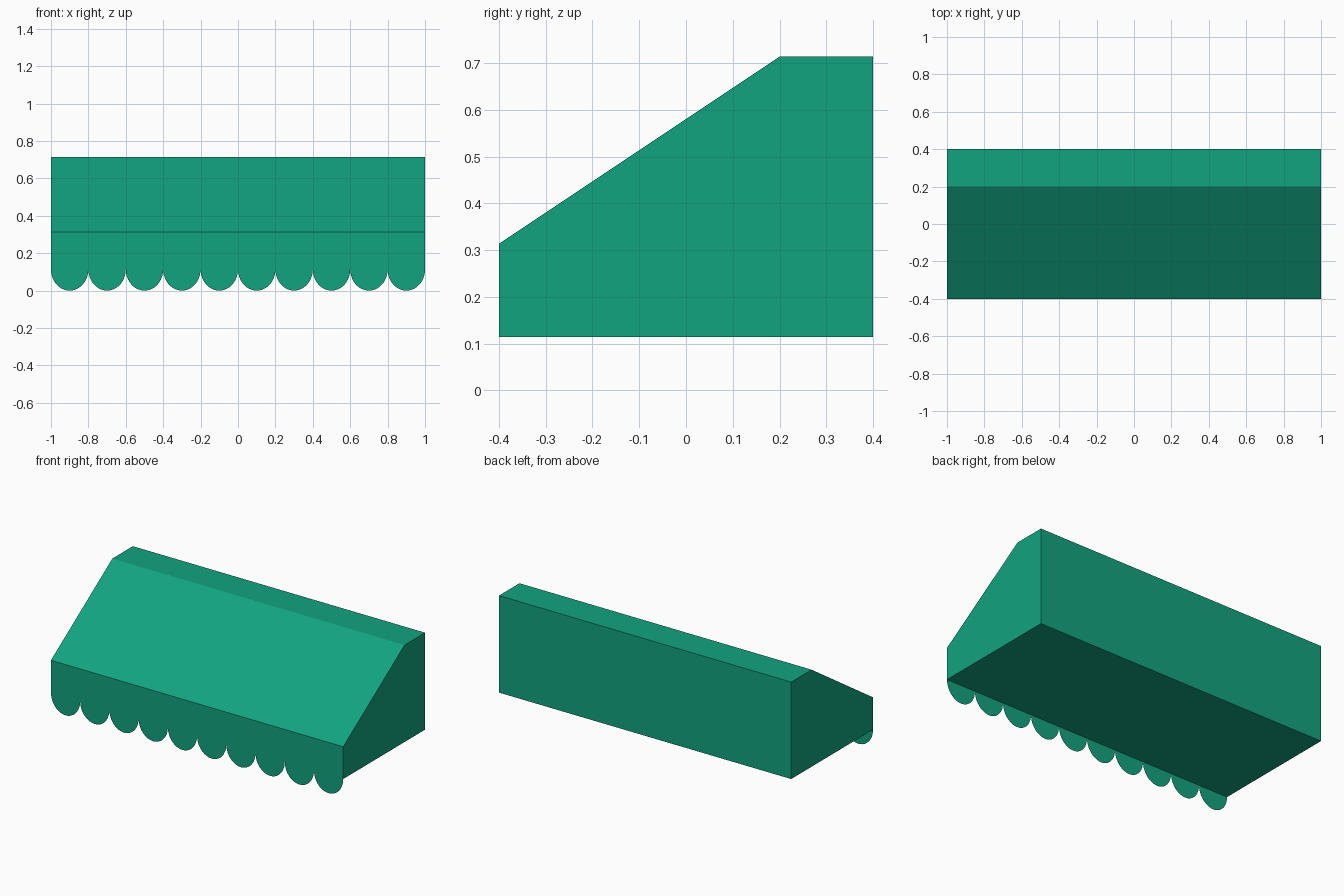
import bpy, bmesh, math

if "Cube" in bpy.data.objects:
    bpy.data.objects.remove(bpy.data.objects["Cube"])

HALF, FRONT, DROP, EAVE = 1.0, -0.4, 0.114, 0.314
SCALLOPS, STEPS = 10, 24

green = bpy.data.materials.new("green_canvas")
green.diffuse_color = (0.006, 0.366, 0.212, 1)
green.use_nodes = True
green.node_tree.nodes["Principled BSDF"].inputs["Base Color"].default_value = green.diffuse_color


def make_object(name, bm):
    mesh = bpy.data.meshes.new(name)
    bm.to_mesh(mesh)
    bm.free()
    mesh.materials.append(green)
    obj = bpy.data.objects.new(name, mesh)
    bpy.context.collection.objects.link(obj)
    return obj


# Awning body: side profile swept across the width, front left to the valance
profile = [(FRONT, DROP), (0.4, DROP), (0.4, 0.714), (0.2, 0.714), (FRONT, EAVE)]
bm = bmesh.new()
left = [bm.verts.new((-HALF, y, z)) for y, z in profile]
right = [bm.verts.new((HALF, y, z)) for y, z in profile]
bm.faces.new(left[::-1])
bm.faces.new(right)
for i in range(len(profile) - 1):
    bm.faces.new((left[i], left[i + 1], right[i + 1], right[i]))
make_object("awning_body", bm)

# Front valance: one flat sheet with a row of rounded scallops along the bottom
bm = bmesh.new()
radius = HALF / SCALLOPS
outline = [(HALF, EAVE), (-HALF, EAVE), (-HALF, DROP)]
for s in range(SCALLOPS):
    centre = -HALF + radius * (2 * s + 1)
    for k in range(1, STEPS + 1):
        a = math.pi * k / STEPS
        outline.append((centre - radius * math.cos(a), DROP * (1 - math.sin(a))))
bm.faces.new([bm.verts.new((x, FRONT, z)) for x, z in outline])
bm.normal_update()
for face in bm.faces:
    if face.normal.y > 0:
        face.normal_flip()
make_object("scalloped_valance", bm)

# Outward normals on the body
body = bpy.data.objects["awning_body"]
bm = bmesh.new()
bm.from_mesh(body.data)
bm.normal_update()
for face in bm.faces:
    c = face.calc_center_median()
    c.z -= 0.4
    if face.normal.dot(c) < 0:
        face.normal_flip()
bm.to_mesh(body.data)
bm.free()
